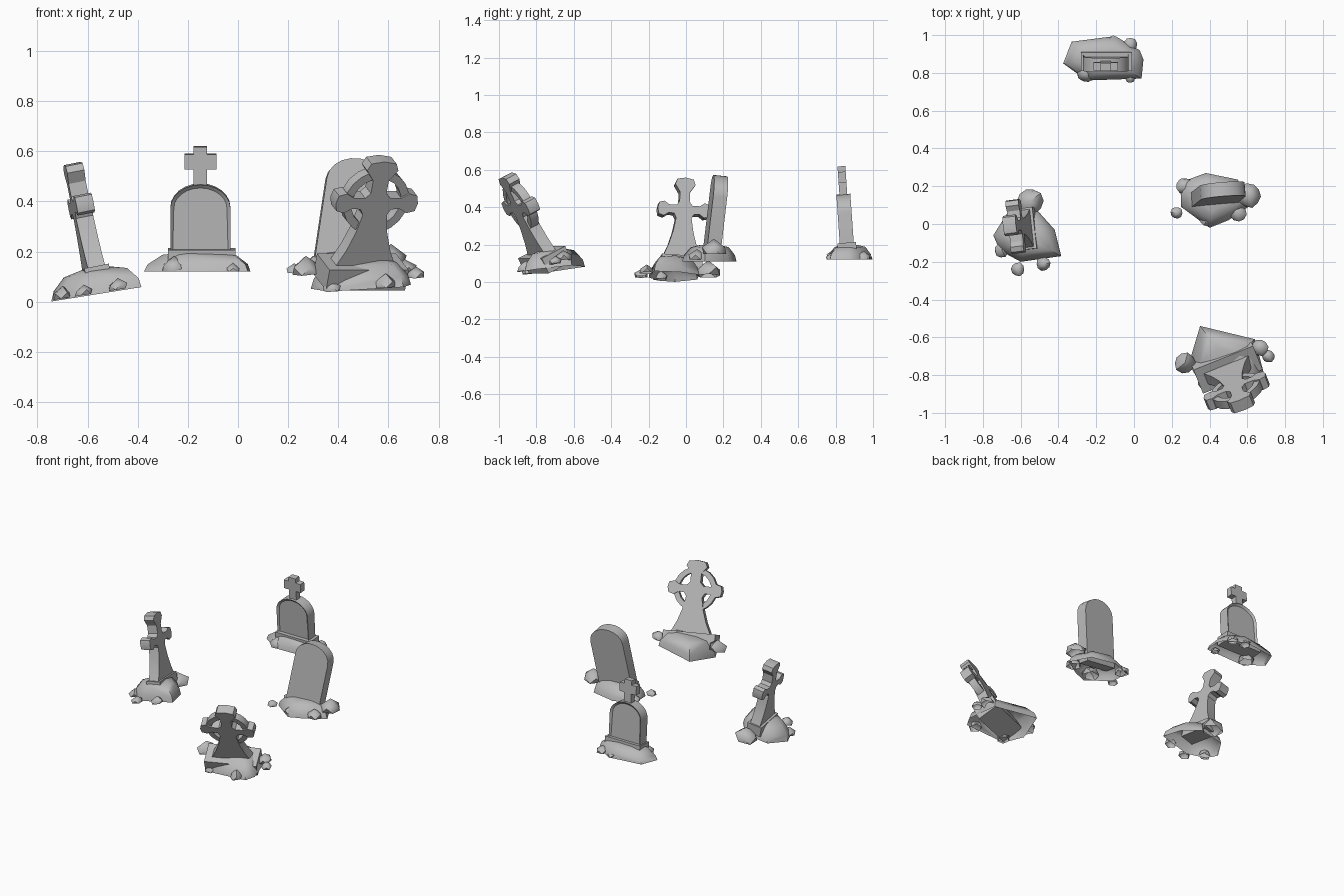
import bpy, bmesh, random
from math import radians, sin, cos, pi, tau
from mathutils import Matrix, Vector

random.seed(4)
if "Cube" in bpy.data.objects:
    bpy.data.objects.remove(bpy.data.objects["Cube"])

stone = bpy.data.materials.new("stone_grey")
stone.use_nodes = True
GREY = (0.49, 0.49, 0.49, 1)
stone.diffuse_color = GREY
stone.node_tree.nodes["Principled BSDF"].inputs["Base Color"].default_value = GREY


def frame(pos, yaw, lean, roll=0):
    """Placement of a grave: turn, forward lean, sideways roll."""
    return (Matrix.Translation(pos) @ Matrix.Rotation(radians(yaw), 4, 'Z')
            @ Matrix.Rotation(radians(lean), 4, 'X') @ Matrix.Rotation(radians(roll), 4, 'Y'))


def finish(name, bm, matrix=Matrix(), angle=30):
    bmesh.ops.recalc_face_normals(bm, faces=bm.faces)
    mesh = bpy.data.meshes.new(name)
    bm.to_mesh(mesh)
    bm.free()
    mesh.materials.append(stone)
    ob = bpy.data.objects.new(name, mesh)
    ob.matrix_world = matrix
    bpy.context.collection.objects.link(ob)
    bpy.context.view_layer.objects.active = ob
    bpy.ops.object.select_all(action='DESELECT')
    ob.select_set(True)
    bpy.ops.object.shade_smooth_by_angle(angle=radians(angle))


def prism(name, pts, depth, matrix, recess=0):
    """Extrude an (x, z) outline along y, optionally sinking a panel in both faces."""
    bm = bmesh.new()
    face = bm.faces.new([bm.verts.new((x, -depth / 2, z)) for x, z in pts])
    out = bmesh.ops.extrude_face_region(bm, geom=[face], use_keep_orig=True)["geom"]
    back = [g for g in out if isinstance(g, bmesh.types.BMFace)][0]
    bmesh.ops.translate(bm, verts=back.verts, vec=(0, depth, 0))
    bmesh.ops.recalc_face_normals(bm, faces=bm.faces)
    if recess:
        for f in (face, back):
            bmesh.ops.inset_region(bm, faces=[f], thickness=0.014, depth=-recess)
    finish(name, bm, matrix)


def box(name, size, centre, matrix):
    bm = bmesh.new()
    bmesh.ops.create_cube(bm, size=1, matrix=Matrix.Translation(centre) @ Matrix.Diagonal((*size, 1)))
    finish(name, bm, matrix)


def mirrored(half):
    return half + [(-x, z) for x, z in reversed(half) if x]


def arch(w, side, rise, n=10):
    """Rectangle with a rounded top."""
    top = [(w * cos(pi * i / n), side + rise * sin(pi * i / n)) for i in range(n + 1)]
    return [(-w, 0), (w, 0)] + top


def open_hull(name, bm):
    """Convex shell, hollow underneath."""
    bmesh.ops.convex_hull(bm, input=bm.verts)
    bm.normal_update()
    under = [f for f in bm.faces if f.normal.z < -0.8]
    bmesh.ops.delete(bm, geom=under, context='FACES')
    finish(name, bm, angle=50)


def mound(name, outline, height, ground):
    """Heap of earth: the ground outline shrinking upwards in rings."""
    bm = bmesh.new()
    c = sum((Vector(p) for p in outline), Vector((0, 0))) / len(outline)
    for p in outline:
        for scale, rise in ((1, 0), (.94, .38), (.7, .85), (.4, 1)):
            q = c.lerp(Vector(p), scale)
            bm.verts.new((*q, ground(*q) + height * rise * random.uniform(.93, 1)))
    open_hull(name, bm)


def rocks(name, spots, ground):
    """Chunky rocks (x, y, radius, lift) with flattened undersides."""
    for i, (x, y, r, lift) in enumerate(spots):
        bm = bmesh.new()
        bmesh.ops.create_icosphere(bm, subdivisions=1, radius=r)
        bmesh.ops.rotate(bm, verts=bm.verts, matrix=Matrix.Rotation(random.uniform(0, tau), 3, 'Z'))
        for v in bm.verts:
            v.co *= random.uniform(.94, 1.08)
            v.co.z = max(v.co.z, 0) * 1.1
            v.co += Vector((x, y, ground(x + v.co.x, y + v.co.y) + lift))
        open_hull(f"{name}_{i + 1}", bm)


# Flared cross outline, right half from the foot to the crown
CROSS = [(.105, 0), (.078, .06), (.056, .13), (.043, .2), (.055, .222), (.085, .224), (.112, .207),
         (.14, .215), (.147, .245), (.14, .275), (.112, .283), (.085, .266), (.045, .266),
         (.028, .285), (.028, .335), (.056, .375), (.045, .402), (0, .41)]


def cross(name, sx, sz, depth, matrix):
    prism(name, mirrored([(x * sx, z * sz) for x, z in CROSS]), depth, matrix)


# Leaning cross on the right of the yard
m = frame((-.575, -.025, .13), 97, -11, 4)
cross("leaning_cross", .97, 1.05, .07, m)
box("leaning_cross_plinth", (.22, .1, .07), (0, 0, -.03), m)
ground = lambda x, y: .16 * (x + .75)
mound("leaning_cross_mound", [(-.385, -.17), (-.42, -.03), (-.51, .07), (-.67, .06),
                              (-.745, -.06), (-.71, -.14), (-.6, -.2)], .105, ground)
rocks("leaning_cross_rock", [(-.55, .12, .075, 0), (-.48, -.21, .042, .005),
                             (-.615, -.24, .04, .005), (-.70, -.14, .042, .005)], ground)

# Ringed cross at the front, tipping forward
m = frame((.498, -.772, .159), 22, 26)
cross("ringed_cross", 1.2, 1.12, .065, m)
box("ringed_cross_plinth", (.34, .15, .09), (0, 0, -.045), m)
bm = bmesh.new()
section = [bm.verts.new((r, y, 0)) for r, y in ((.105, -.024), (.139, -.024), (.139, .024), (.105, .024))]
edges = [bm.edges.new((section[i - 1], section[i])) for i in range(4)]
bmesh.ops.spin(bm, geom=section + edges, axis=(0, 1, 0), angle=tau, steps=20, use_merge=True)
bmesh.ops.remove_doubles(bm, verts=bm.verts, dist=.0005)
finish("ringed_cross_ring", bm, m @ Matrix.Translation((0, 0, .275)))
ground = lambda x, y: .04 + .13 * (y + .85) + .06 * (x - .33)
mound("ringed_cross_mound", [(.35, -.54), (.64, -.61), (.69, -.8), (.66, -.86),
                             (.36, -.86), (.29, -.74)], .11, ground)
rocks("ringed_cross_rock", [(.27, -.735, .062, .06), (.665, -.655, .05, .03), (.71, -.70, .037, .015),
                            (.375, -.84, .042, 0), (.59, -.86, .045, .005)], ground)

# Plain rounded headstone
m = frame((.42, .135, .14), 5, -6, 9)
prism("plain_headstone", arch(.12, .34, .095), .075, m)
ground = lambda x, y: .11
mound("plain_headstone_mound", [(.245, .22), (.38, .27), (.55, .235), (.62, .1), (.5, .02),
                                (.4, -.02), (.25, .09)], .09, ground)
rocks("plain_headstone_rock", [(.225, .06, .035, .005), (.61, .15, .07, .04), (.4, .045, .065, 0),
                               (.27, .2, .05, 0), (.55, .06, .05, .01)], ground)

# Arched headstone with a panel and a small cross on top
m = frame((-.15, .86, .2), 0, 4)
prism("arched_headstone", arch(.12, .175, .095, 12), .075, m, recess=.012)
box("arched_headstone_plinth", (.27, .1, .06), (.005, 0, -.02), m)
prism("headstone_top_cross", mirrored([(.027, .24), (.027, .33), (.064, .33), (.064, .39),
                                       (.027, .39), (.027, .42)]), .042, m)
ground = lambda x, y: .12
mound("arched_headstone_mound", [(-.375, .85), (-.33, .965), (-.1, .995), (.03, .92),
                                 (.05, .87), (.04, .77), (-.25, .76)], .08, ground)
rocks("arched_headstone_rock", [(-.11, .96, .04, 0), (-.02, .95, .04, 0), (-.255, .8, .055, 0),
                                (-.02, .775, .03, 0)], ground)
